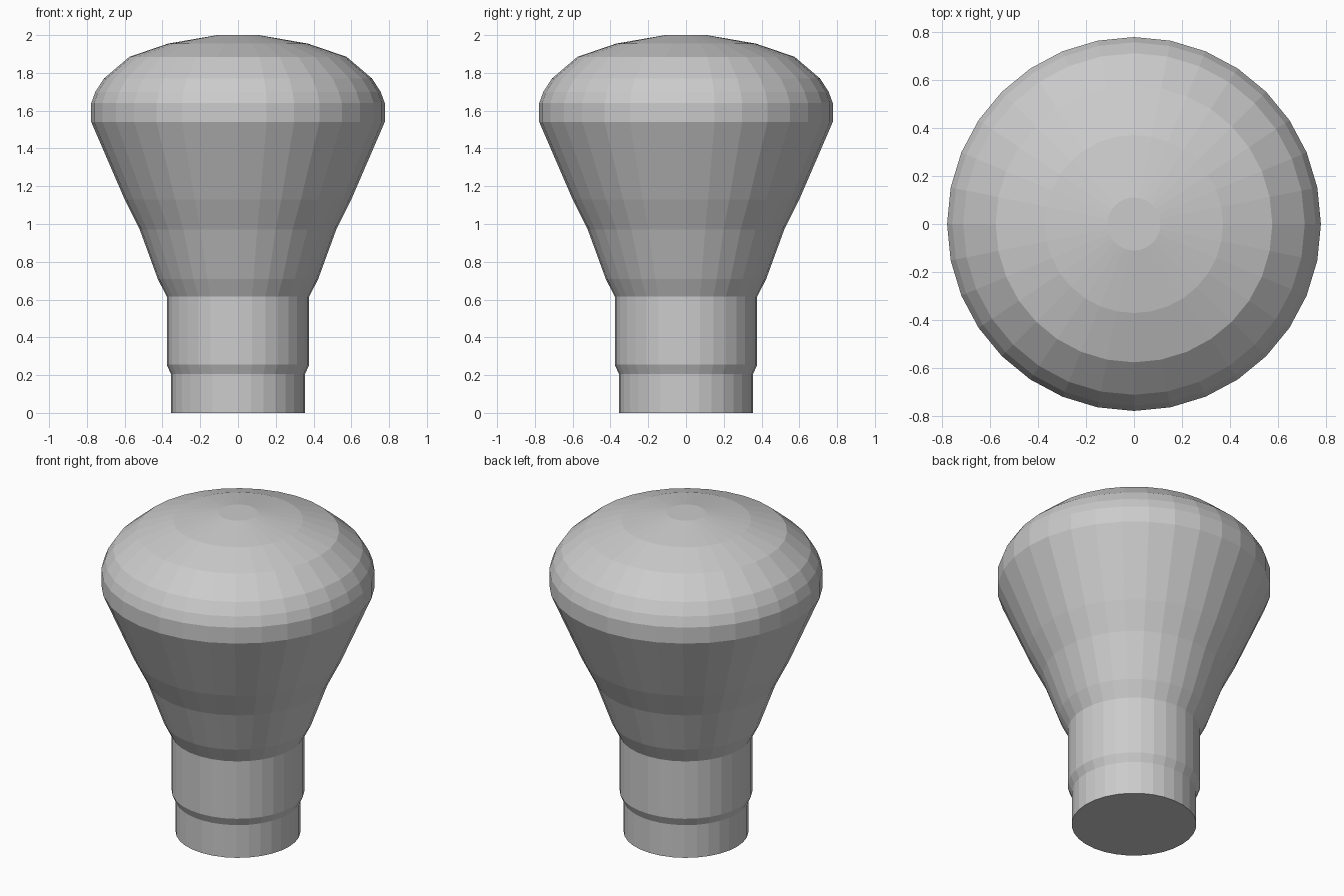
import bpy
import bmesh
from math import cos, sin, tau

SIDES = 32

cube = bpy.data.objects.get("Cube")
if cube:
    bpy.data.objects.remove(cube, do_unlink=True)

# Plain grey material
grey = bpy.data.materials.new("plain grey")
grey.use_nodes = True
colour = (0.6, 0.6, 0.6, 1)
grey.diffuse_color = colour
grey.node_tree.nodes["Principled BSDF"].inputs["Base Color"].default_value = colour


def lathe(name, profile):
    """Turn (radius, height) points into a capped, flat-shaded solid."""
    bm = bmesh.new()
    rings = [[bm.verts.new((r * cos(tau * i / SIDES), r * sin(tau * i / SIDES), z))
              for i in range(SIDES)] for r, z in profile]
    for low, high in zip(rings, rings[1:]):
        for i in range(SIDES):
            j = (i + 1) % SIDES
            bm.faces.new((low[i], low[j], high[j], high[i]))
    bm.faces.new(rings[0][::-1])
    bm.faces.new(rings[-1])
    mesh = bpy.data.meshes.new(name)
    bm.to_mesh(mesh)
    bm.free()
    mesh.materials.append(grey)
    obj = bpy.data.objects.new(name, mesh)
    bpy.context.collection.objects.link(obj)
    return obj


# Knob: stepped stem, flared body, rounded shoulder and shallow domed top
lathe("knob", [
    (0.355, 0), (0.355, 0.205),
    (0.377, 0.255), (0.377, 0.615),
    (0.425, 0.71), (0.52, 0.97), (0.6, 1.13), (0.777, 1.54),
    (0.777, 1.64), (0.755, 1.70), (0.71, 1.77),
    (0.575, 1.885), (0.37, 1.955), (0.11, 2.0),
])
